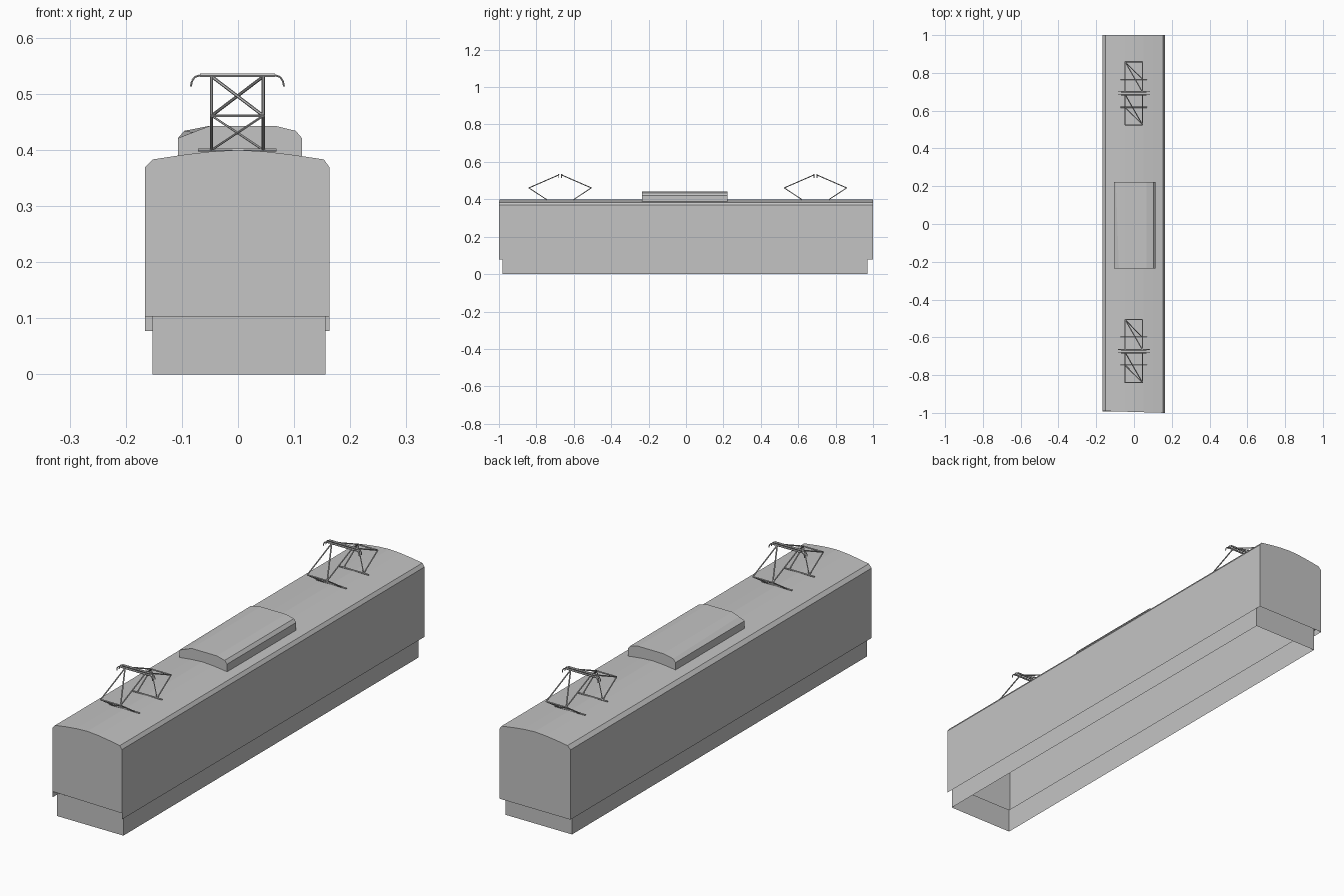
import bpy, bmesh, math
from mathutils import Vector

cube = bpy.data.objects.get("Cube")
if cube:
    bpy.data.objects.remove(cube, do_unlink=True)

grey = bpy.data.materials.new("plain_grey")
grey.use_nodes = True
colour = (0.55, 0.55, 0.55, 1)
grey.diffuse_color = colour
grey.node_tree.nodes["Principled BSDF"].inputs["Base Color"].default_value = colour


def finish(name, bm):
    bmesh.ops.recalc_face_normals(bm, faces=bm.faces[:])
    mesh = bpy.data.meshes.new(name)
    bm.to_mesh(mesh)
    bm.free()
    mesh.materials.append(grey)
    obj = bpy.data.objects.new(name, mesh)
    bpy.context.collection.objects.link(obj)
    return obj


def strip(bm, a, b, closed=False):
    """Quads between two rows of vertices."""
    n = len(a)
    for i in range(n if closed else n - 1):
        j = (i + 1) % n
        bm.faces.new((a[i], a[j], b[j], b[i]))


def bar(bm, a, b, r, sides=6):
    """Thin rod between two points."""
    a, b = Vector(a), Vector(b)
    turn = (b - a).to_track_quat('Z', 'Y')
    rings = []
    for p in (a, b):
        rings.append([bm.verts.new(p + turn @ Vector((r * math.cos(t), r * math.sin(t), 0)))
                      for t in (math.tau * k / sides for k in range(sides))])
    strip(bm, rings[0], rings[1], True)
    for ring in rings:
        bm.faces.new(ring)


LEFT, RIGHT, SILL = -0.166, 0.163, 0.103

# Body shell: arched section, open underneath, skirt on the sides and back
section = [(LEFT, 0.077), (LEFT, SILL), (LEFT, 0.369), (-0.152, 0.383), (-0.1, 0.391),
           (-0.05, 0.397), (0, 0.4), (0.05, 0.397), (0.1, 0.391), (0.153, 0.383),
           (RIGHT, 0.369), (RIGHT, SILL), (RIGHT, 0.077)]
bm = bmesh.new()
front = [bm.verts.new((x, -0.995 - 0.03 * x, z)) for x, z in section]
back = [bm.verts.new((x, 1, z)) for x, z in section]
strip(bm, front, back)
bm.faces.new(front[1:-1])
bm.faces.new(back)
finish("body_shell", bm)

# Underframe: bottomless box with a ledge out to the body walls
bm = bmesh.new()


def rectangle(x0, x1, y0, y1, z):
    return [bm.verts.new(p) for p in ((x0, y0, z), (x1, y0, z), (x1, y1, z), (x0, y1, z))]


low = rectangle(-0.152, 0.156, -0.98, 0.97, 0)
high = rectangle(-0.152, 0.156, -0.98, 0.97, SILL)
ledge = rectangle(LEFT, RIGHT, -0.992, 1, SILL)
strip(bm, low, high, True)
strip(bm, high, ledge, True)
finish("underframe", bm)

# Roof housing: its left shoulder flattens towards the front
housing = [(-0.107, 0.388), (-0.107, 0.421), (-0.096, 0.434), (-0.05, 0.443),
           (0.066, 0.443), (0.103, 0.434), (0.114, 0.421), (0.114, 0.388)]
bm = bmesh.new()
back = [bm.verts.new((x, 0.222, z)) for x, z in housing]
housing[2] = (-0.08, 0.4315)
front = [bm.verts.new((x, -0.235, z)) for x, z in housing]
strip(bm, front, back, True)
bm.faces.new(front)
bm.faces.new(back)
finish("roof_housing", bm)

# Current collectors: two folding frames, each half a turn of the other
W, R = 0.046, 0.0028
BASE, ELBOW, APEX = (0.074, 0.4), (0.167, 0.461), (0.006, 0.531)


def collector(name, y):
    bm = bmesh.new()
    for s in (-1, 1):
        def at(x, joint):
            return (s * x, s * joint[0], joint[1])
        # Arms on both sides
        for x in (-W, W):
            bar(bm, at(x, BASE), at(x, ELBOW), R)
            bar(bm, at(x, ELBOW), at(x, APEX), R)
        # Cross rod and diagonal braces
        bar(bm, at(-W, ELBOW), at(W, ELBOW), R)
        bar(bm, at(W, BASE), at(-W, ELBOW), R * 0.7)
        bar(bm, at(W, APEX), at(-W, ELBOW), R)
        # Foot rail
        bar(bm, at(-0.07, BASE), at(0.07, BASE), R)
        # Contact strip with drooping horns
        bar(bm, at(-0.067, (0.008, 0.533)), at(0.067, (0.008, 0.533)), 0.004)
        for m in (-1, 1):
            horn = [at(m * x, (0.008, z)) for x, z in
                    ((0.067, 0.533), (0.076, 0.53), (0.081, 0.523), (0.083, 0.513))]
            for p, q in zip(horn, horn[1:]):
                bar(bm, p, q, 0.002)
    finish(name, bm).location = (-0.001, y, 0)


collector("front_collector", -0.673)
collector("back_collector", 0.692)
